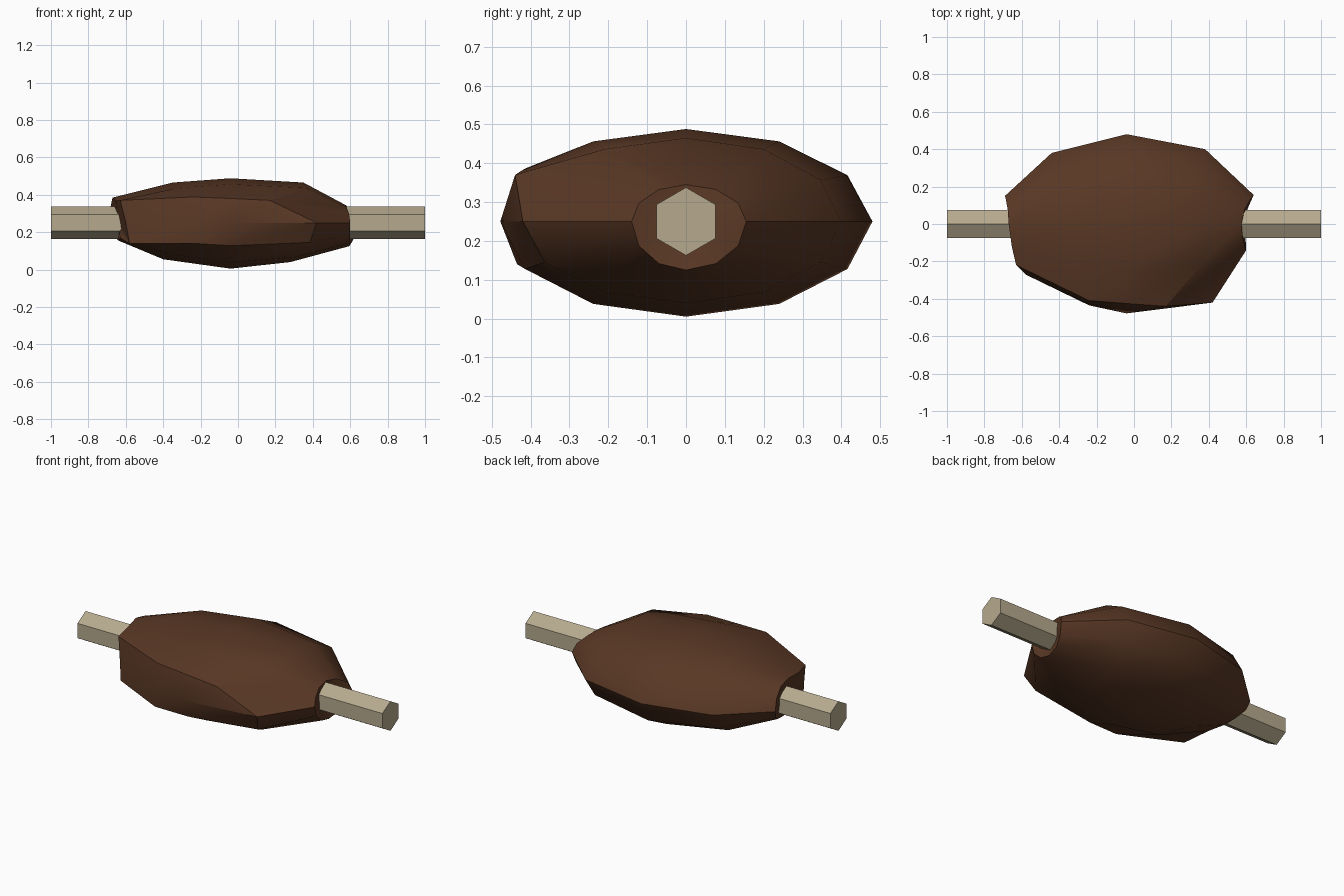
import bpy, bmesh, math
from mathutils import Vector

if "Cube" in bpy.data.objects:
    bpy.data.objects.remove(bpy.data.objects["Cube"])

ZC = 0.25   # height of the long axis
SEG = 12


def material(name, rgb):
    m = bpy.data.materials.new(name)
    m.diffuse_color = (*rgb, 1)
    m.use_nodes = True
    m.node_tree.nodes["Principled BSDF"].inputs["Base Color"].default_value = m.diffuse_color
    return m


def finish(bm, name, mat):
    bmesh.ops.recalc_face_normals(bm, faces=bm.faces)
    me = bpy.data.meshes.new(name)
    bm.to_mesh(me)
    bm.free()
    me.materials.append(mat)
    ob = bpy.data.objects.new(name, me)
    bpy.context.collection.objects.link(ob)
    return ob


# Bone: hexagonal rod along x, corners at top and bottom
bm = bmesh.new()
ends = []
for x in (-1, 1):
    ends.append([bm.verts.new((x, 0.0875 * math.sin(i * math.pi / 3),
                               ZC + 0.0875 * math.cos(i * math.pi / 3))) for i in range(6)])
for i in range(6):
    j = (i + 1) % 6
    bm.faces.new((ends[0][i], ends[0][j], ends[1][j], ends[1][i]))
for e in ends:
    bm.faces.new(e)
finish(bm, "bone", material("bone ivory", (0.47, 0.40, 0.27)))

# Meat: each ring gives (x, radius) at top, back, bottom and front
rings = [
    ((-0.67, 0.135), (-0.69, 0.15), (-0.64, 0.095), (-0.60, 0.25)),
    ((-0.35, 0.215), (-0.44, 0.38), (-0.40, 0.195), (-0.25, 0.425)),
    ((-0.04, 0.238), (-0.04, 0.48), (-0.04, 0.245), (-0.04, 0.478)),
    ((0.35, 0.215), (0.38, 0.40), (0.28, 0.21), (0.42, 0.42)),
    ((0.575, 0.095), (0.64, 0.155), (0.595, 0.125), (0.60, 0.14)),
]
# Uneven carved corners on the front: (ring, segment) -> position
carved = {
    (0, 10): (-0.63, -0.22, 0.37), (0, 8): (-0.58, -0.27, 0.14),
    (1, 10): (-0.24, -0.41, 0.388), (1, 8): (-0.24, -0.435, 0.14),
    (2, 10): (-0.04, -0.425, 0.38), (3, 10): (0.17, -0.44, 0.37),
}
bm = bmesh.new()
loops = []
for r, (top, back, bottom, front) in enumerate(rings):
    loop = []
    for i in range(SEG):
        a = 2 * math.pi * i / SEG
        s, c = math.sin(a), math.cos(a)
        v, h = (top if c > 0 else bottom), (back if s > 0 else front)
        p = (v[0] * c * c + h[0] * s * s, h[1] * s, ZC + v[1] * c)
        loop.append(bm.verts.new(carved.get((r, i), p)))
    loops.append(loop)
for a, b in zip(loops, loops[1:]):
    for i in range(SEG):
        j = (i + 1) % SEG
        bm.faces.new((a[i], a[j], b[j], b[i]))
# slightly dished ends around the bone
for loop, x in ((loops[0], -0.64), (loops[-1], 0.57)):
    pole = bm.verts.new((x, 0, ZC))
    for i in range(SEG):
        bm.faces.new((loop[i], loop[(i + 1) % SEG], pole))
meat = finish(bm, "meat", material("roasted brown", (0.10, 0.039, 0.018)))

bpy.context.view_layer.objects.active = meat
meat.select_set(True)
bpy.ops.object.shade_smooth_by_angle(angle=math.radians(35))
